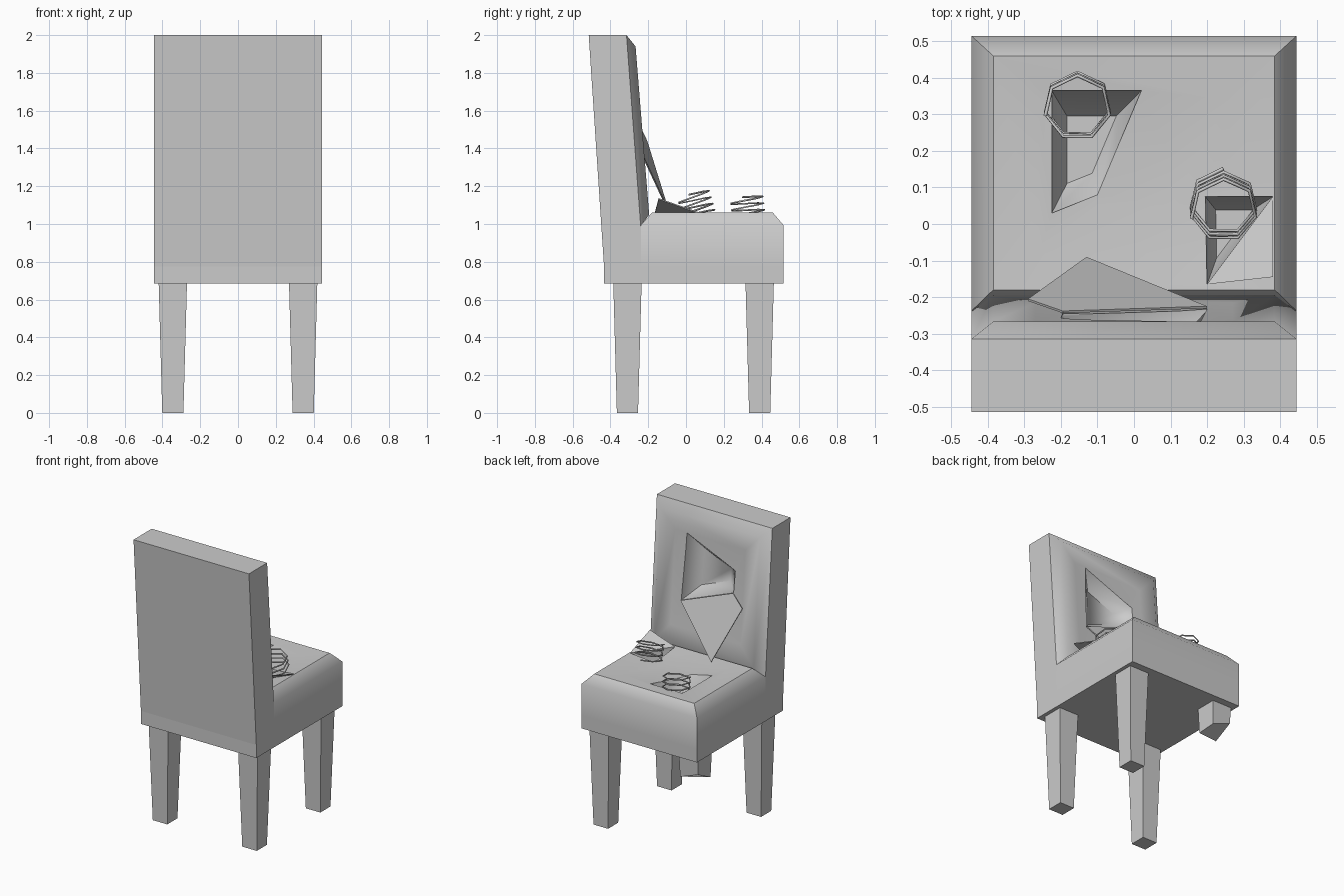
import bpy, bmesh, math
from mathutils import Vector, Matrix

if "Cube" in bpy.data.objects:
    bpy.data.objects.remove(bpy.data.objects["Cube"])


def make(name, verts, faces):
    me = bpy.data.meshes.new(name)
    me.from_pydata([tuple(v) for v in verts], [], faces)
    bm = bmesh.new()
    bm.from_mesh(me)
    bmesh.ops.recalc_face_normals(bm, faces=bm.faces)
    bm.to_mesh(me)
    bm.free()
    ob = bpy.data.objects.new(name, me)
    bpy.context.collection.objects.link(ob)
    return ob


def loft(name, rings):
    """Closed solid through rings of equal point count."""
    n = len(rings[0])
    verts = [p for r in rings for p in r]
    faces = [(k * n + i, k * n + (i + 1) % n, (k + 1) * n + (i + 1) % n, (k + 1) * n + i)
             for k in range(len(rings) - 1) for i in range(n)]
    faces += [tuple(range(n)), tuple(range(len(verts) - n, len(verts)))]
    return make(name, verts, faces)


def rect(hx, y0, y1, z):
    return [(-hx, y0, z), (hx, y0, z), (hx, y1, z), (-hx, y1, z)]


def upright(hx, low, high):
    """Rectangle across x between two (y, z) points."""
    return [(-hx, *low), (hx, *low), (hx, *high), (-hx, *high)]


def smooth(ob, angle):
    bpy.ops.object.select_all(action='DESELECT')
    ob.select_set(True)
    bpy.context.view_layer.objects.active = ob
    bpy.ops.object.shade_smooth_by_angle(angle=math.radians(angle))


def tear(ob, outline, normal, depth):
    """Cut a tapering hole of the given outline into a cushion."""
    nrm = Vector(normal).normalized()
    pts = [Vector(p) for p in outline]
    mid = sum(pts, Vector()) / len(pts)
    floor = [mid + (p - mid) * 0.55 - nrm * depth for p in pts]
    cutter = loft("tear_cutter", [[p + nrm * 0.06 for p in pts],
                                  [p - nrm * 0.01 for p in pts], floor])
    cutter.hide_render = True
    mod = ob.modifiers.new("tear", 'BOOLEAN')
    mod.operation = 'DIFFERENCE'
    mod.solver = 'EXACT'
    mod.object = cutter
    bpy.context.view_layer.update()
    me = bpy.data.meshes.new_from_object(ob.evaluated_get(bpy.context.evaluated_depsgraph_get()))
    ob.modifiers.clear()
    ob.data = me
    bpy.data.objects.remove(cutter)


def spring(name, center, tilt, turns):
    """Seven-sided coil of thin wire."""
    cu = bpy.data.curves.new(name, 'CURVE')
    cu.dimensions = '3D'
    cu.bevel_depth = 0.005
    cu.bevel_resolution = 0
    n = int(7 * turns)
    sp = cu.splines.new('POLY')
    sp.points.add(n)
    m = Matrix.Translation(center) @ Matrix.Rotation(math.radians(tilt), 4, 'X')
    for i in range(n + 1):
        a = math.pi / 2 + i * math.tau / 7
        p = m @ Vector((0.09 * math.cos(a), 0.09 * math.sin(a), 0.035 * i / 7))
        sp.points[i].co = (*p, 1)
    bpy.context.collection.objects.link(bpy.data.objects.new(name, cu))


# Three whole tapered legs and one snapped stub
for name, x, y in (("rear_left_leg", -0.345, -0.31), ("rear_right_leg", 0.345, -0.31),
                   ("front_right_leg", 0.345, 0.39), ("broken_leg", -0.345, 0.39)):
    def square(h, zs):
        return [(x + sx * h, y + sy * h, z)
                for (sx, sy), z in zip(((-1, -1), (1, -1), (1, 1), (-1, 1)), zs)]
    if name == "broken_leg":
        loft(name, [square(0.075, [0.69] * 4), square(0.069, (0.50, 0.51, 0.52, 0.57))])
    else:
        loft(name, [square(0.075, [0.69] * 4), square(0.056, [0] * 4)])

# Base frame and leaning back panel
loft("seat_frame", [rect(0.445, -0.434, 0.515, 0.685), rect(0.445, -0.434, 0.515, 0.776)])
side = [(-0.434, 0.776), (-0.238, 0.776), (-0.238, 0.99), (-0.335, 0.99), (-0.41, 2), (-0.515, 2)]
loft("back_panel", [[(x, *p) for p in side] for x in (-0.445, 0.445)])

# Padded seat with chamfered rim and sagging middle
seat = loft("seat_cushion", [rect(0.445, -0.238, 0.515, 0.776), rect(0.445, -0.238, 0.515, 0.995),
                             rect(0.385, -0.18, 0.46, 1.06), rect(0.26, -0.08, 0.34, 1.05),
                             rect(0.1, 0.05, 0.2, 1.04)])
tear(seat, [(-0.225, 0.365, 1.05), (-0.225, 0.03, 1.05), (-0.10, 0.08, 1.05), (0.02, 0.365, 1.05)],
     (0, 0, 1), 0.1)
tear(seat, [(0.195, 0.075, 1.055), (0.20, -0.165, 1.055), (0.38, 0.075, 1.055)], (0, 0, 1), 0.1)
smooth(seat, 50)

# Padded backrest with a tear
back = loft("back_cushion", [upright(0.445, (-0.335, 0.99), (-0.41, 2)),
                             upright(0.445, (-0.24, 0.99), (-0.315, 2)),
                             upright(0.385, (-0.195, 1.05), (-0.267, 1.94)),
                             upright(0.27, (-0.215, 1.18), (-0.268, 1.82)),
                             upright(0.12, (-0.235, 1.35), (-0.26, 1.65))])
tear(back, [(0.18, -0.262, 1.82), (-0.20, -0.253, 1.66), (-0.195, -0.242, 1.51), (0.20, -0.228, 1.36)],
     (0, 1, 0.08), 0.09)
smooth(back, 50)

# Loose cloth flaps hanging from the tears
def flap(name, pts, offset):
    pts = [Vector(p) for p in pts]
    loft(name, [pts, [p + Vector(offset) for p in pts]])


flap("back_flap", [(0.20, -0.225, 1.36), (-0.195, -0.238, 1.51), (-0.29, -0.205, 1.44),
                   (-0.13, -0.09, 1.07)], (0, -0.006, -0.003))
flap("seat_flap", [(0.20, -0.165, 1.06), (0.38, 0.075, 1.06), (0.38, -0.145, 1.137)],
     (0, 0, -0.006))

# Springs poking out of the seat
spring("front_spring", (-0.155, 0.33, 1.03), 7, 3.3)
spring("side_spring", (0.245, 0.065, 1.05), 16, 3.4)
